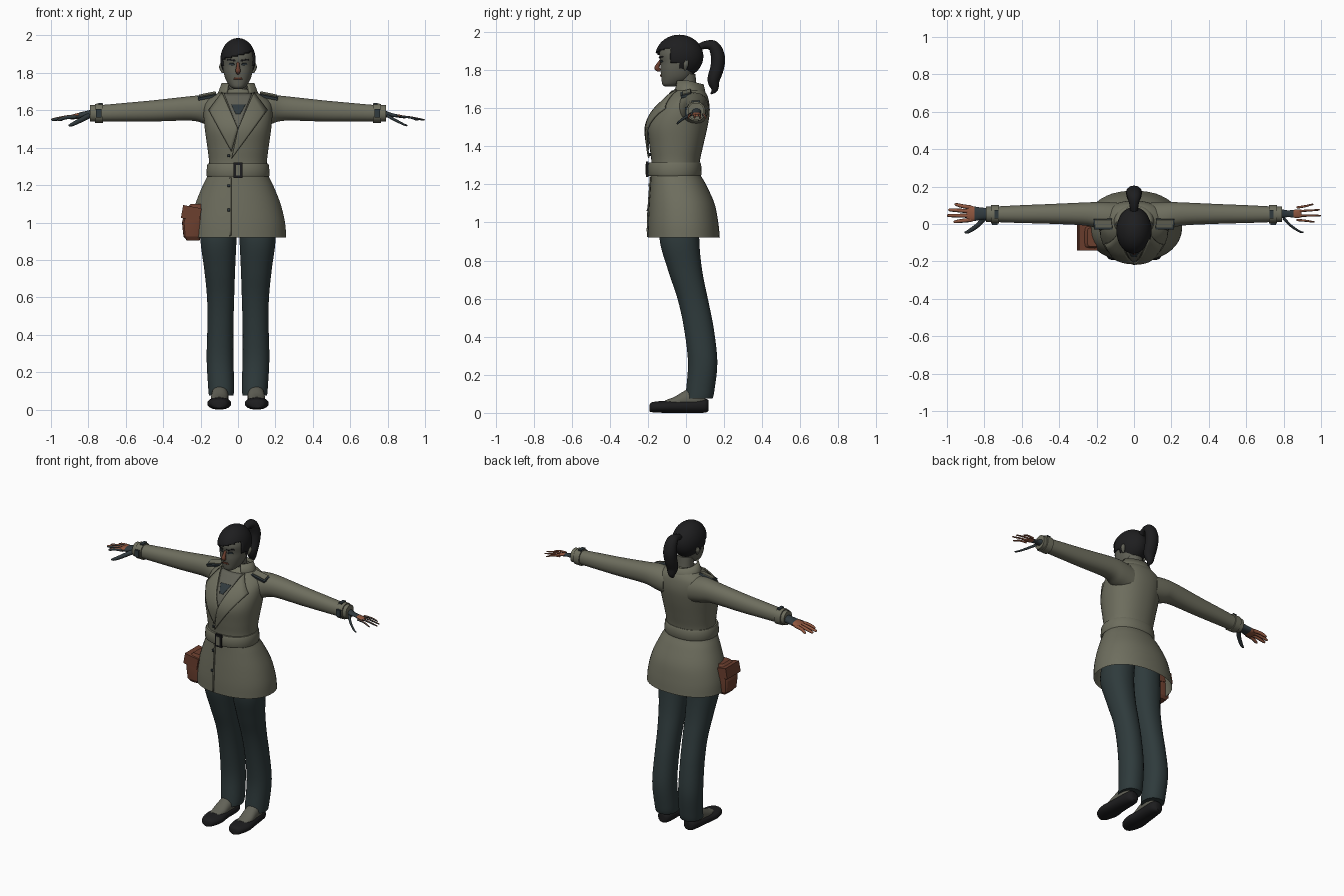
import bpy, bmesh, math
from mathutils import Vector, Matrix

if "Cube" in bpy.data.objects:
    bpy.data.objects.remove(bpy.data.objects["Cube"])

def material(name, rgb):
    m = bpy.data.materials.new(name)
    m.diffuse_color = (*rgb, 1)
    m.use_nodes = True
    m.node_tree.nodes["Principled BSDF"].inputs["Base Color"].default_value = m.diffuse_color
    return m

COAT = material("olive coat", (0.155, 0.155, 0.112))
TROUSER = material("dark teal cloth", (0.028, 0.043, 0.045))
HAIR = material("black hair", (0.013, 0.013, 0.014))
SKIN = material("grey skin", (0.12, 0.12, 0.095))
LEATHER = material("brown leather", (0.15, 0.05, 0.028))
HAND = material("warm skin", (0.28, 0.095, 0.05))
SLATE = material("slate", (0.03, 0.042, 0.048))
SHOE = material("shoe black", (0.012, 0.012, 0.013))

def finish(name, bm, mats, smooth=40):
    bmesh.ops.recalc_face_normals(bm, faces=bm.faces)
    me = bpy.data.meshes.new(name)
    bm.to_mesh(me)
    bm.free()
    ob = bpy.data.objects.new(name, me)
    bpy.context.collection.objects.link(ob)
    for m in mats:
        me.materials.append(m)
    if smooth:
        bpy.ops.object.select_all(action='DESELECT')
        ob.select_set(True)
        bpy.context.view_layer.objects.active = ob
        bpy.ops.object.shade_smooth_by_angle(angle=math.radians(smooth))
    return ob

def dense(keys, n=5):
    """Smooth the keyed sections with a Catmull-Rom spline."""
    out = []
    for i in range(len(keys) - 1):
        p0, p1, p2, p3 = (keys[max(i - 1, 0)], keys[i], keys[i + 1], keys[min(i + 2, len(keys) - 1)])
        for j in range(n):
            t = j / n
            out.append(tuple(0.5 * (2 * b + (c - a) * t + (2 * a - 5 * b + 4 * c - d) * t * t
                             + (3 * b - a - 3 * c + d) * t ** 3) for a, b, c, d in zip(p0, p1, p2, p3)))
    return out + [tuple(keys[-1])]

def skin_rings(bm, rings, caps, closed=True):
    vs = [[bm.verts.new(p) for p in r] for r in rings]
    n = len(vs[0])
    for a, b in zip(vs, vs[1:]):
        for i in range(n if closed else n - 1):
            bm.faces.new((a[i], a[(i + 1) % n], b[(i + 1) % n], b[i]))
    if caps[0]: bm.faces.new(vs[0])
    if caps[1]: bm.faces.new(vs[-1])

def tube(name, keys, axis, mat, side=1, caps=(1, 1), seg=28, power=2.2, n=5, smooth=40):
    """Loft along an axis; key = (position, centre u, half u, centre v, half v)."""
    rings = []
    for t, cu, ru, cv, rv in (dense(keys, n) if n > 1 else keys):
        ring = []
        for i in range(seg):
            c, s = math.cos(math.tau * (i + .5) / seg), math.sin(math.tau * (i + .5) / seg)
            u = cu + ru * math.copysign(abs(c) ** (2 / power), c)
            v = cv + rv * math.copysign(abs(s) ** (2 / power), s)
            x, y, z = {'z': (u, v, t), 'x': (t, u, v), 'y': (u, t, v)}[axis]
            ring.append((x * side, y, z))
        rings.append(ring)
    bm = bmesh.new()
    skin_rings(bm, rings, caps)
    return finish(name, bm, [mat], smooth)

def strand(name, pts, mat, side=1, seg=12, flat=1.0):
    """Round tube through (x, y, z, radius) points."""
    d = dense(pts, 5)
    rings = []
    for i, p in enumerate(d):
        a, b = d[max(i - 1, 0)], d[min(i + 1, len(d) - 1)]
        t = (Vector(b[:3]) - Vector(a[:3])).normalized()
        ref = Vector((1, 0, 0)) if abs(t.x) < .8 else Vector((0, 1, 0))
        u = (ref - t * ref.dot(t)).normalized()
        w = t.cross(u)
        ring = [Vector(p[:3]) + p[3] * (u * math.cos(k * math.tau / seg) + w * flat * math.sin(k * math.tau / seg))
                for k in range(seg)]
        rings.append([(q.x * side, q.y, q.z) for q in ring])
    bm = bmesh.new()
    skin_rings(bm, rings, (1, 1))
    return finish(name, bm, [mat], 50)

def box(name, loc, size, mat, rot=(0, 0, 0)):
    bm = bmesh.new()
    bmesh.ops.create_cube(bm, size=1, matrix=Matrix.Diagonal((*size, 1)))
    ob = finish(name, bm, [mat], 0)
    ob.location, ob.rotation_euler = loc, rot
    return ob

def front_y(keys, x, z, power=2.2):
    for a, b in zip(keys, keys[1:]):
        if a[0] <= z <= b[0]:
            t = (z - a[0]) / (b[0] - a[0])
            _, _, hw, cy, ry = [p + (q - p) * t for p, q in zip(a, b)]
            return cy - ry * max(0, 1 - min(1, abs(x) / hw) ** power) ** (1 / power)
    return 0

def patch(name, quad, keys, mat, off=.004, thick=.006, n=10):
    """Thin plate on the front of a lofted part; quad = four (x, z) corners."""
    a, b, c, d = [Vector(q) for q in quad]
    rings = []
    for i in range(n + 1):
        row = [(a.lerp(d, i / n)).lerp(b.lerp(c, i / n), j / n) for j in range(n + 1)]
        rings.append([(p.x, front_y(keys, p.x, p.y) - off, p.y) for p in row])
    bm = bmesh.new()
    skin_rings(bm, rings, (0, 0), closed=False)
    bmesh.ops.remove_doubles(bm, verts=bm.verts, dist=1e-5)
    ob = finish(name, bm, [mat], 40)
    m = ob.modifiers.new("thickness", 'SOLIDIFY')
    m.thickness, m.offset = thick, 0
    return ob

# coat body: z, half width, front y, back y
coat = [(z, 0, w, (f + b) / 2, (b - f) / 2) for z, w, f, b in (
    (.92, .258, -.2, .178), (1.0, .252, -.2, .17), (1.1, .228, -.195, .15), (1.2, .188, -.188, .105),
    (1.26, .16, -.185, .073), (1.32, .155, -.182, .073), (1.4, .164, -.192, .09), (1.5, .178, -.2, .113),
    (1.58, .184, -.168, .125), (1.64, .175, -.115, .12), (1.68, .13, -.08, .105), (1.715, .06, -.045, .07))]
body = tube("coat_body", coat, 'z', COAT, caps=(0, 1), seg=40)
cd = dense(coat)
tube("belt", [(1.245, 0, .166, -.06, .138), (1.255, 0, .17, -.06, .143), (1.305, 0, .166, -.06, .14),
              (1.315, 0, .161, -.06, .135)], 'z', COAT, n=1, seg=40)
box("buckle", (0, -.203, 1.28), (.046, .014, .082), SHOE)
box("buckle_inset", (0, -.207, 1.28), (.024, .012, .056), COAT)
patch("front_overlap", [(-.045, .915 + .01), (-.036, .93), (-.036, 1.24), (-.045, 1.24)], cd, COAT)
for i, z in enumerate((1.06, 1.19, 1.35)):
    patch(f"button_{i}", [(-.055, z), (-.043, z), (-.043, z + .014), (-.055, z + .014)], cd, SLATE, .008, n=2)

# neckline, lapels and necklace
patch("neck_opening", [(0, 1.5), (0, 1.5), (.075, 1.69), (-.075, 1.69)], cd, SKIN, .003)
patch("necklace", [(-.012, 1.58), (.012, 1.58), (.04, 1.63), (-.035, 1.63)], cd, SLATE, .006)
patch("lapel_left", [(-.035, 1.34), (.0, 1.5), (.085, 1.695), (.155, 1.60)], cd, COAT, .013, .009)
patch("lapel_right", [(-.035, 1.38), (.0, 1.5), (-.085, 1.695), (-.155, 1.60)], cd, COAT, .010, .009)

# standing collar, open at the front
rings = []
for z, rx, ry in ((1.655, .125, .095), (1.70, .105, .088), (1.745, .088, .078)):
    rings.append([(rx * math.cos(t), .015 + ry * math.sin(t), z - .02 * max(0, math.sin(t)))
                  for t in [math.radians(-55 + 290 * i / 30) for i in range(31)]])
bm = bmesh.new()
skin_rings(bm, rings, (0, 0), closed=False)
finish("collar", bm, [COAT]).modifiers.new("thickness", 'SOLIDIFY').thickness = .01

# neck and head
tube("neck", [(1.62, 0, .06, .02, .055), (1.70, 0, .05, .01, .048), (1.78, 0, .052, 0, .05)], 'z', SKIN)
head = [(z, 0, w, (f + b) / 2, (b - f) / 2) for z, w, f, b in (
    (1.715, .022, -.113, -.06), (1.727, .042, -.125, -.02), (1.76, .064, -.13, .025), (1.80, .077, -.134, .045),
    (1.84, .083, -.134, .06), (1.89, .085, -.14, .065), (1.94, .07, -.115, .05), (1.965, .035, -.07, .01))]
tube("head", head, 'z', SKIN)
hd = dense(head)
strand("nose", [(0, -.13, 1.855, .007), (0, -.145, 1.83, .010), (0, -.152, 1.81, .014), (0, -.136, 1.798, .008)], LEATHER)
patch("mouth", [(-.024, 1.766), (.024, 1.766), (.016, 1.776), (-.016, 1.776)], hd, LEATHER, .003, .004)
for s, side in ((1, "left"), (-1, "right")):
    patch(f"eye_{side}", [(s * .018, 1.84), (s * .05, 1.842), (s * .045, 1.852), (s * .022, 1.851)], hd, SLATE, .002, .004)
    patch(f"brow_{side}", [(s * .013, 1.861), (s * .058, 1.868), (s * .056, 1.875), (s * .013, 1.869)], hd, HAIR, .003, .004)
    strand(f"ear_{side}", [(.08, -.005, 1.80, .006), (.087, 0, 1.83, .014), (.086, .005, 1.85, .008)], SKIN, s)

# hair cap with the face cut out below a slanted fringe
bm = bmesh.new()
bmesh.ops.create_uvsphere(bm, u_segments=48, v_segments=40, radius=1,
                          matrix=Matrix.Translation((0, -.035, 1.872)) @ Matrix.Diagonal((.094, .126, .114, 1)))
gone = []
for f in bm.faces:
    c = f.calc_center_median()
    fringe = 1.895 + .25 * c.x if c.y < -.085 else 1.835
    if (c.y < -.035 and c.z < fringe) or c.z < 1.775:
        gone.append(f)
bmesh.ops.delete(bm, geom=gone, context='FACES')
finish("hair_cap", bm, [HAIR]).modifiers.new("thickness", 'SOLIDIFY').thickness = .008
strand("ponytail", [(0, .06, 1.915, .02), (0, .10, 1.932, .024), (0, .145, 1.925, .036), (0, .168, 1.87, .043),
                    (0, .163, 1.81, .042), (0, .145, 1.75, .038), (0, .15, 1.70, .022), (0, .13, 1.675, .003)], HAIR, flat=.85)

trouser = [(z, x, w, (f + b) / 2, (b - f) / 2) for z, x, w, f, b in (
    (.075, .09, .066, -.005, .14), (.12, .09, .07, 0, .15), (.27, .096, .072, .01, .165), (.45, .094, .07, -.012, .145),
    (.6, .093, .073, -.045, .115), (.75, .098, .083, -.095, .085), (.92, .104, .097, -.14, .07), (1.1, .09, .09, -.12, .08))]
arm = [(.09, .03, .085, 1.59, .085), (.17, .04, .078, 1.603, .079), (.25, .053, .063, 1.61, .066),
       (.45, .054, .053, 1.597, .057), (.6, .053, .048, 1.59, .05), (.74, .052, .042, 1.584, .044), (.79, .052, .042, 1.584, .045)]
shoe = [(-.192, .1, .022, .025, .018), (-.175, .1, .045, .03, .027), (-.11, .1, .064, .032, .032), (-.03, .1, .055, .034, .034),
        (.07, .095, .048, .038, .038), (.105, .095, .038, .038, .036), (.118, .095, .02, .038, .028)]
foot = [(-.11, .1, .035, .05, .016), (-.06, .1, .045, .055, .03), (0, .097, .045, .07, .05), (.06, .095, .045, .08, .06), (.1, .095, .03, .08, .05)]
for s, side in ((1, "left"), (-1, "right")):
    tube(f"trouser_leg_{side}", trouser, 'z', TROUSER, s)
    tube(f"shoe_{side}", shoe, 'y', SHOE, s)
    tube(f"foot_{side}", foot, 'y', SKIN, s)
    tube(f"sleeve_{side}", arm, 'x', COAT, s)
    tube(f"cuff_strap_{side}", [(.722, .052, .05, 1.584, .052), (.765, .052, .049, 1.584, .051)], 'x', COAT, s, n=1)
    box(f"cuff_buckle_{side}", (s * .745, .0, 1.585), (.03, .012, .045), SLATE)
    box(f"cuff_clasp_{side}", (s * .735, .052, 1.636), (.022, .045, .008), SLATE)
    box(f"epaulette_{side}", (s * .165, .0, 1.675), (.10, .055, .014), SLATE, (.25, s * .2, 0))
    box(f"epaulette_strap_{side}", (s * .162, .004, 1.681), (.09, .042, .014), COAT, (.25, s * .2, 0))
    # hands: the figure's left one is only a slender remnant
    k = .55 if s > 0 else 1
    parts = [tube(f"palm_{side}", [(.77, .055, .03, 1.582, .025), (.82, .055, .034 * k, 1.575, .02 * k),
                                   (.87, .055, .042 * k, 1.567, .015 * k), (.895, .057, .04 * k, 1.562, .011 * k)], 'x', SLATE, s, seg=16)]
    for i, (y0, y1, tip) in enumerate(((.022, .012, .965), (.044, .045, .998), (.067, .075, .992), (.088, .104, .96))):
        parts.append(strand(f"finger_{side}_{i}", [(.87, y0, 1.566, .0115 * k), (.92, (y0 + y1) / 2, 1.562, .0105 * k),
                            (tip - .01, y1, 1.55, .008 * k), (tip, y1, 1.547, .003)], SLATE, s, 8))
    strand(f"thumb_{side}", [(.80, .03, 1.57, .015 * k), (.84, -.01, 1.548, .013 * k), (.885, -.04, 1.525, .010 * k),
                             (.905, -.045, 1.518, .004)], SLATE, s, 8)
    # warm skin on the backs of the fingers, slate on the forward faces
    for ob in parts:
        ob.data.materials.append(HAND)
        for p in ob.data.polygons:
            if abs(p.center.x) > .855 and (p.normal.y > -.3 or p.normal.z > .5):
                p.material_index = 1

# hip bag
tube("hip_bag", [(.905, -.24, .035, -.07, .05), (.925, -.245, .047, -.07, .062), (1.0, -.245, .055, -.07, .068),
                 (1.075, -.235, .045, -.07, .062), (1.1, -.22, .03, -.07, .05)], 'z', LEATHER, power=5, n=1, seg=16, smooth=20)
box("bag_flap", (-.25, -.07, 1.05), (.10, .142, .07), LEATHER, (0, .18, 0))
